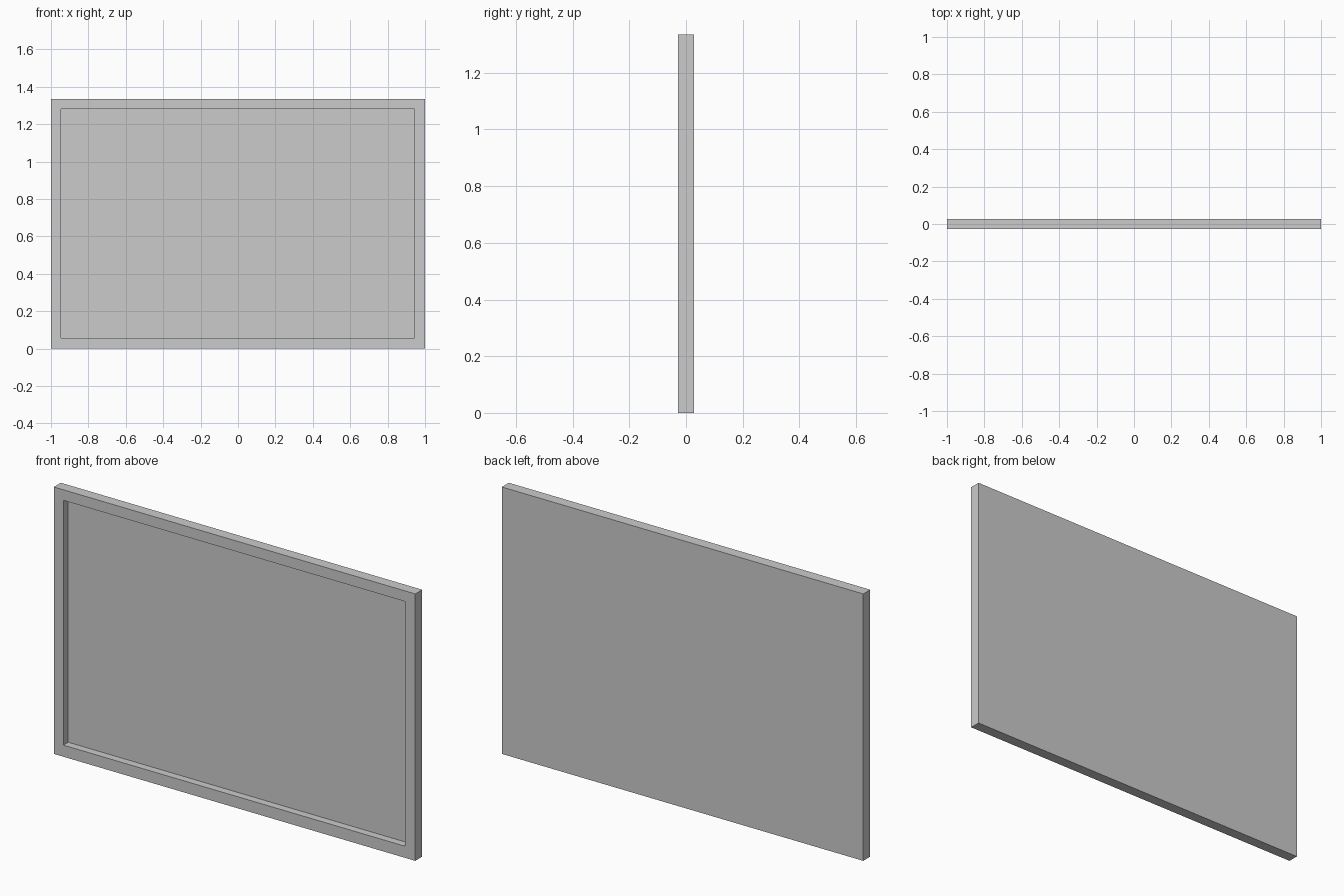
import bpy, bmesh
from mathutils import Matrix

if "Cube" in bpy.data.objects:
    bpy.data.objects.remove(bpy.data.objects["Cube"])

W, D, H = 2.0, 0.055, 1.335              # overall size
X0, X1, Z0, Z1 = -0.947, 0.943, 0.058, 1.282   # opening in the front
RECESS = 0.038                           # depth of the recess

# Framed panel: a slab whose front face is inset, then pushed inward
bm = bmesh.new()
bmesh.ops.create_cube(bm, size=1, matrix=Matrix.Translation((0, 0, H / 2)) @ Matrix.Diagonal((W, D, H, 1)))
bm.normal_update()
front = next(f for f in bm.faces if f.normal.y < -0.9)
bmesh.ops.inset_individual(bm, faces=[front], thickness=0.05)


def fit_opening(face, y):
    for v in face.verts:
        v.co = (X0 if v.co.x < 0 else X1, y, Z0 if v.co.z < H / 2 else Z1)


# Fit the opening outline, then add the recess walls and floor
fit_opening(front, -D / 2)
floor = bmesh.ops.extrude_discrete_faces(bm, faces=[front])["faces"][0]
fit_opening(floor, -D / 2 + RECESS)
bmesh.ops.recalc_face_normals(bm, faces=bm.faces[:])

mesh = bpy.data.meshes.new("framed_panel")
bm.to_mesh(mesh)
bm.free()
bpy.context.collection.objects.link(bpy.data.objects.new("framed_panel", mesh))
